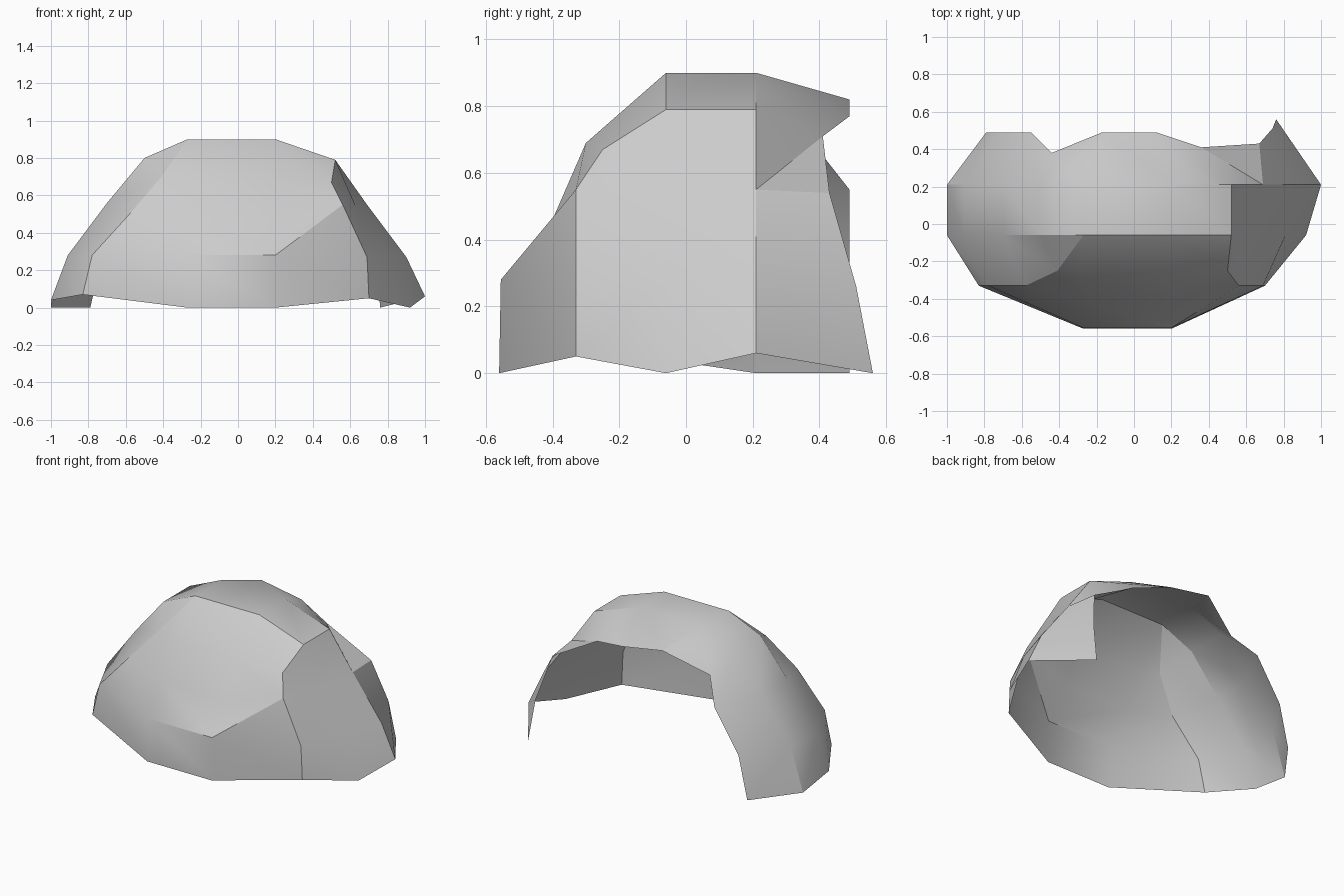
import bpy
import bmesh
import math

cube = bpy.data.objects.get("Cube")
if cube:
    bpy.data.objects.remove(cube, do_unlink=True)

# Single matte colour
grey = bpy.data.materials.new("light_grey")
grey.use_nodes = True
colour = (0.6, 0.6, 0.6, 1.0)
grey.diffuse_color = colour
shader = next(n for n in grey.node_tree.nodes if n.type == 'BSDF_PRINCIPLED')
shader.inputs["Base Color"].default_value = colour
shader.inputs["Roughness"].default_value = 0.8


def loft_object(name, lofts, falling=(), rising=()):
    """Join rows of points (in hundredths) into one welded open surface.
    falling / rising list the points that start a quad cut along that diagonal."""
    bm = bmesh.new()
    verts = {}

    def vert(p):
        if p not in verts:
            verts[p] = bm.verts.new([v / 100 for v in p])
        return verts[p]

    def face(*points):
        corners = list(dict.fromkeys(points))
        if len(corners) > 2:
            bm.faces.new([vert(p) for p in corners])

    for rows in lofts:
        for upper, lower in zip(rows, rows[1:]):
            for i in range(len(upper) - 1):
                a, b, c, d = upper[i], lower[i], lower[i + 1], upper[i + 1]
                if a in falling:
                    face(a, b, c)
                    face(a, c, d)
                elif a in rising:
                    face(a, b, d)
                    face(b, c, d)
                else:
                    face(a, b, c, d)

    mesh = bpy.data.meshes.new(name)
    bm.to_mesh(mesh)
    bm.free()
    mesh.materials.append(grey)
    obj = bpy.data.objects.new(name, mesh)
    bpy.context.collection.objects.link(obj)
    bpy.ops.object.select_all(action='DESELECT')
    obj.select_set(True)
    bpy.context.view_layer.objects.active = obj
    bpy.ops.object.shade_smooth_by_angle(angle=math.radians(30))
    return obj


def arch(y, profile):
    return [(x, y, z) for x, z in profile]


# Front panel, rows from the crown down to the rim
front = [
    [(-27, -6, 90), (-27, -6, 90), (20, -6, 90), (52, -6, 79)],
    [(-41, -25, 70), (-27, -30, 69), (20, -30, 69), (50, -25, 67)],
    [(-58, -33, 50), (-27, -40, 46), (20, -40, 46), (56, -33, 55)],
    [(-78, -33, 28), (-27, -55.5, 28), (20, -55.5, 28), (69, -33, 27)],
    [(-83, -33, 7), (-27, -56, 0), (20, -56, 0), (70, -33, 5)],
]

# Arches over the dome, from one foot to the other
crown = [(-91, 28), (-70, 56), (-50, 80), (-27, 90), (20, 90), (52, 79)]
middle = arch(-6, [(-100, 4)] + crown + [(63, 54), (81, 28), (92, 0)])
rear = arch(21, [(-100, 0)] + crown + [(69, 55), (90, 27), (100, 6)])

# Uneven open edge at the back
back_edge = [
    (-79, 49, 0), (-72.5, 49, 28), (-55, 49, 55), (-44, 38, 69), (-17, 49, 82),
    (12, 49, 77), (36, 41, 71), (67, 43, 54), (74, 51, 26), (76, 56, 0),
]

# Side bands meet the front panel along its own side edges
left_seam = [row[0] for row in reversed(front)]
right_seam = [row[-1] for row in front[1:]]

loft_object("dome_shell", [
    [back_edge, rear, middle],
    [middle[:5], left_seam],
    [middle[6:], right_seam],
], falling=[back_edge[6]])

loft_object("front_panel", [front], rising=[front[2][2]])
